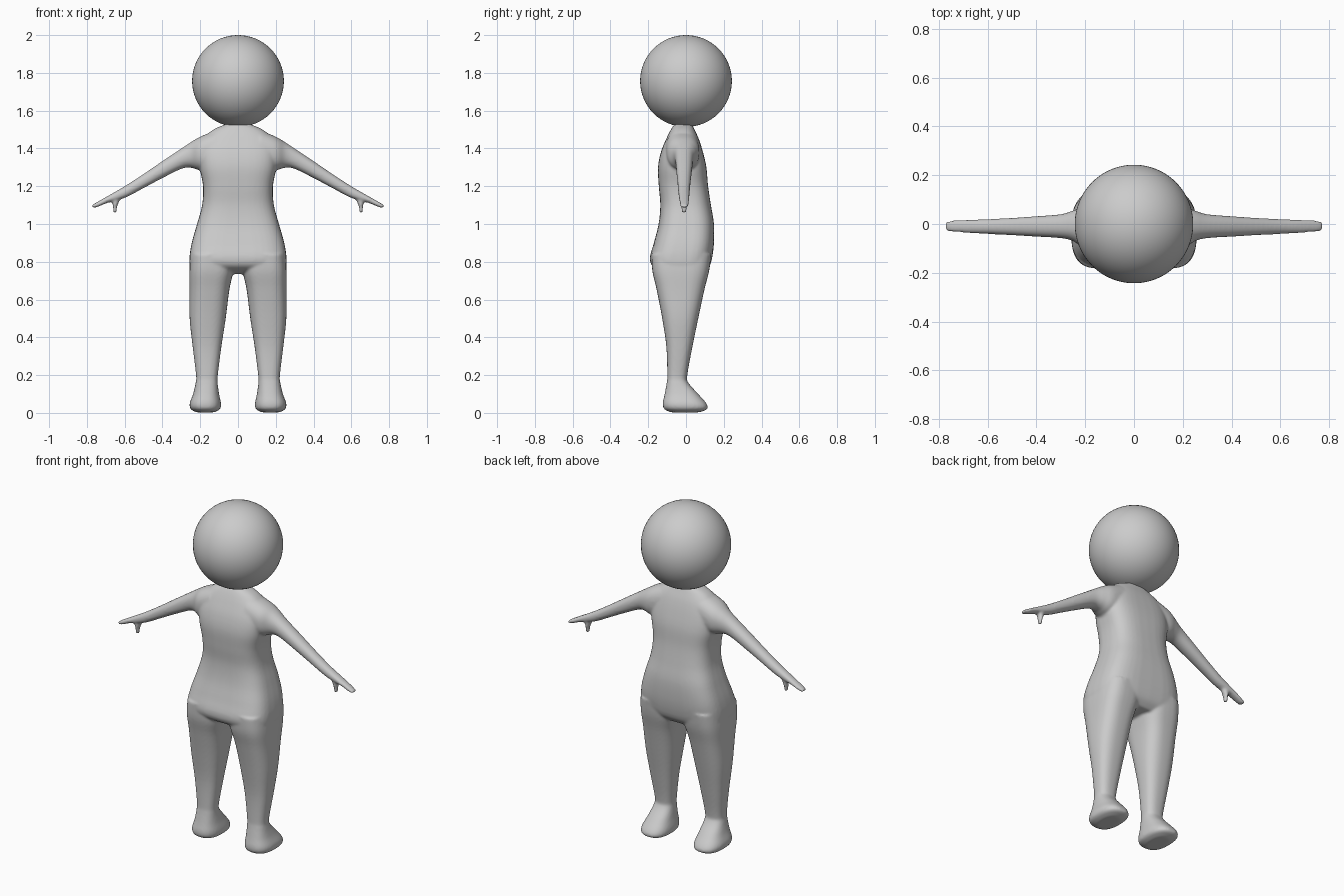
import bpy, bmesh, math


def spline(rows, steps=5):
    """Catmull-Rom interpolation through the station rows."""
    out = []
    for i in range(len(rows) - 1):
        p0, p1 = rows[max(i - 1, 0)], rows[i]
        p2, p3 = rows[i + 1], rows[min(i + 2, len(rows) - 1)]
        for s in range(steps):
            u = s / steps
            out.append([0.5 * (2 * b + (c - a) * u + (2 * a - 5 * b + 4 * c - d) * u ** 2
                               + (3 * b - a - 3 * c + d) * u ** 3)
                        for a, b, c, d in zip(p0, p1, p2, p3)])
    out.append(list(rows[-1]))
    return out


def loft(bm, rows, along_x=False, side=1, n=40):
    """Closed superellipse loft. Row: station, low, high, y low, y high, exponent."""
    rings = []
    for t, a0, a1, y0, y1, e in spline(rows):
        ring = []
        for k in range(n):
            ang = math.tau * k / n
            c, s = math.cos(ang), math.sin(ang)
            c = math.copysign(abs(c) ** (2 / e), c)
            s = math.copysign(abs(s) ** (2 / e), s)
            a = (a0 + a1) / 2 + (a1 - a0) / 2 * c
            y = (y0 + y1) / 2 + (y1 - y0) / 2 * s
            ring.append(bm.verts.new((side * t, y, a) if along_x else (side * a, y, t)))
        rings.append(ring)
    faces = [bm.faces.new(rings[0]), bm.faces.new(rings[-1])]
    for r, q in zip(rings, rings[1:]):
        for k in range(n):
            j = (k + 1) % n
            faces.append(bm.faces.new((r[k], r[j], q[j], q[k])))
    bmesh.ops.recalc_face_normals(bm, faces=faces)


torso = [
    (1.53, -0.06, 0.06, -0.06, 0.03, 2.5),
    (1.50, -0.13, 0.13, -0.08, 0.045, 2.6),
    (1.45, -0.185, 0.185, -0.105, 0.068, 2.8),
    (1.38, -0.205, 0.205, -0.133, 0.09, 3),
    (1.30, -0.203, 0.203, -0.148, 0.108, 3),
    (1.20, -0.185, 0.185, -0.144, 0.117, 3),
    (1.10, -0.19, 0.19, -0.136, 0.132, 3),
    (1.00, -0.217, 0.217, -0.145, 0.148, 3.2),
    (0.90, -0.245, 0.245, -0.17, 0.148, 3.4),
    (0.82, -0.257, 0.257, -0.191, 0.138, 3.4),
    (0.77, -0.25, 0.25, -0.172, 0.122, 3.2),
    (0.735, -0.2, 0.2, -0.10, 0.09, 3),
]
leg = [
    (0.84, 0.02, 0.25, -0.183, 0.135, 3),
    (0.75, 0.025, 0.257, -0.178, 0.122, 3),
    (0.65, 0.046, 0.257, -0.155, 0.097, 2.8),
    (0.50, 0.065, 0.256, -0.126, 0.065, 2.6),
    (0.35, 0.088, 0.24, -0.104, 0.034, 2.6),
    (0.20, 0.107, 0.222, -0.099, 0.007, 2.5),
    (0.16, 0.108, 0.224, -0.102, 0.012, 2.5),
    (0.10, 0.10, 0.238, -0.113, 0.065, 2.5),
    (0.05, 0.09, 0.256, -0.123, 0.108, 2.5),
    (0.02, 0.095, 0.25, -0.115, 0.112, 2.5),
    (0.003, 0.125, 0.22, -0.08, 0.07, 2.3),
]
arm = [
    (0.12, 1.29, 1.495, -0.11, 0.07, 2.3),
    (0.20, 1.285, 1.462, -0.10, 0.07, 2.3),
    (0.25, 1.298, 1.433, -0.07, 0.055, 2.2),
    (0.30, 1.292, 1.40, -0.058, 0.04, 2.2),
    (0.40, 1.243, 1.333, -0.052, 0.032, 2.2),
    (0.50, 1.19, 1.265, -0.046, 0.025, 2.2),
    (0.60, 1.138, 1.20, -0.041, 0.02, 2.2),
    (0.69, 1.112, 1.148, -0.036, 0.017, 2.2),
    (0.75, 1.088, 1.114, -0.032, 0.014, 2.2),
    (0.772, 1.087, 1.10, -0.026, 0.008, 2.2),
]
thumb = [
    (1.15, 0.615, 0.685, -0.03, 0.012, 2),
    (1.115, 0.63, 0.668, -0.03, 0.01, 2),
    (1.09, 0.64, 0.662, -0.027, 0.007, 2),
    (1.058, 0.643, 0.66, -0.022, 0.002, 2),
]

# Body: torso, legs, arms and thumbs fused into one smooth skin
bm = bmesh.new()
loft(bm, torso)
for side in (1, -1):
    loft(bm, leg, side=side)
    loft(bm, arm, along_x=True, side=side)
    loft(bm, thumb, side=side, n=16)
mesh = bpy.data.meshes.new("body")
bm.to_mesh(mesh)
bm.free()
body = bpy.data.objects.new("body", mesh)
bpy.context.collection.objects.link(body)
remesh = body.modifiers.new("fuse", 'REMESH')
remesh.mode = 'VOXEL'
remesh.voxel_size = 0.007
remesh.use_smooth_shade = True
smooth = body.modifiers.new("blend", 'SMOOTH')
smooth.factor = 0.5
smooth.iterations = 7

# Head
bpy.ops.mesh.primitive_uv_sphere_add(segments=64, ring_count=32, radius=0.243,
                                     location=(0, 0, 1.757))
bpy.context.object.name = "head"
bpy.ops.object.shade_smooth()
